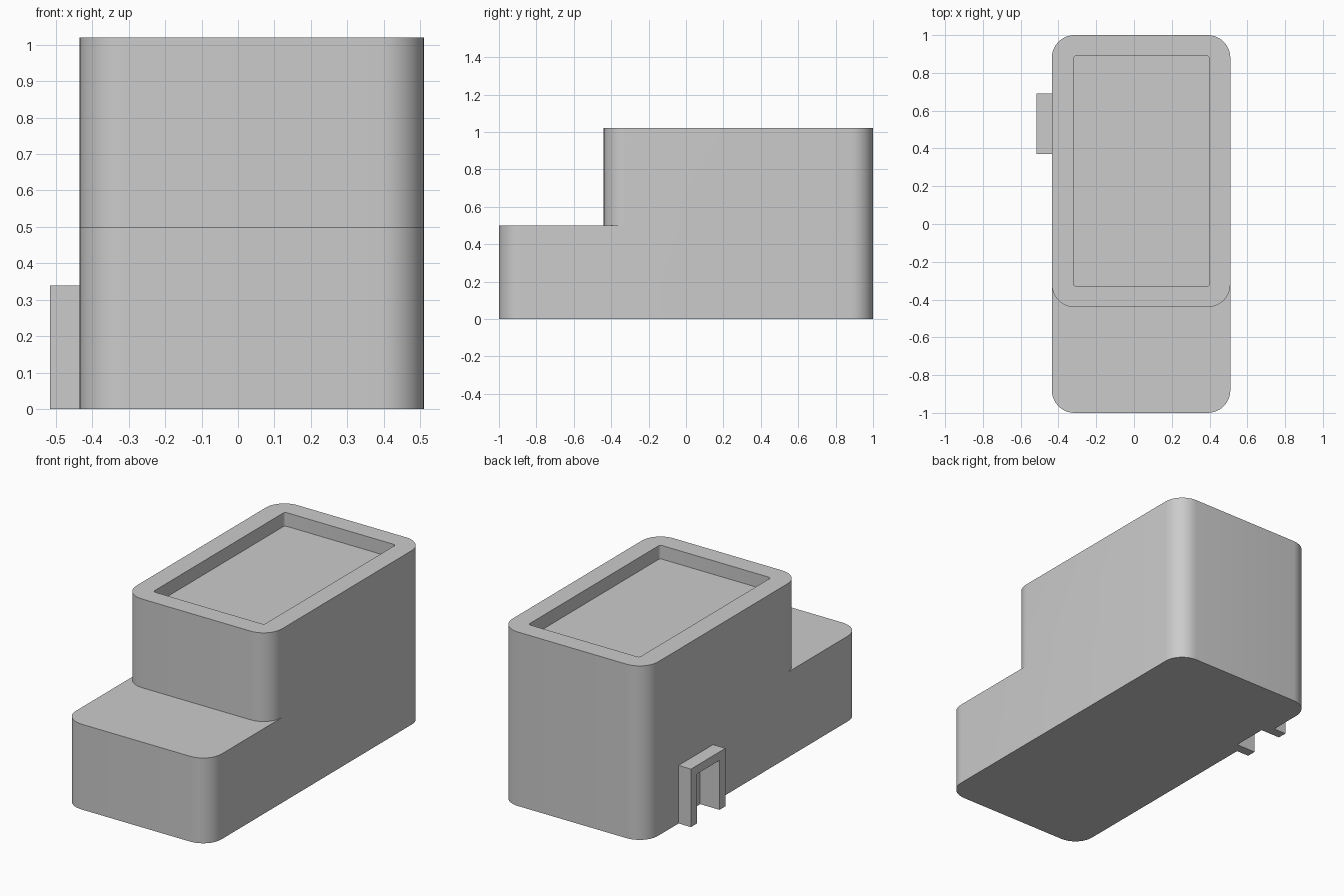
import bpy, bmesh, math

if "Cube" in bpy.data.objects:
    bpy.data.objects.remove(bpy.data.objects["Cube"])

grey = bpy.data.materials.new("plain grey")
grey.use_nodes = True
COLOUR = (0.6, 0.6, 0.6, 1)
grey.diffuse_color = COLOUR
grey.node_tree.nodes["Principled BSDF"].inputs["Base Color"].default_value = COLOUR


def prism(name, x, y, z, radius=0, steps=10):
    """Upright block with optionally rounded vertical corners."""
    bm = bmesh.new()
    points = []
    corners = [(x[1], y[1], -1, -1), (x[0], y[1], 1, -1), (x[0], y[0], 1, 1), (x[1], y[0], -1, 1)]
    for i, (cx, cy, sx, sy) in enumerate(corners):
        count = steps if radius else 0
        for k in range(count + 1):
            a = math.pi / 2 * (i + (k / count if count else 0))
            points.append((cx + radius * (sx + math.cos(a)), cy + radius * (sy + math.sin(a)), z[0]))
    base = bm.faces.new([bm.verts.new(p) for p in points])
    top = bmesh.ops.extrude_face_region(bm, geom=[base], use_keep_orig=True)
    for v in [g for g in top["geom"] if isinstance(g, bmesh.types.BMVert)]:
        v.co.z = z[1]
    bmesh.ops.recalc_face_normals(bm, faces=bm.faces)
    mesh = bpy.data.meshes.new(name)
    bm.to_mesh(mesh)
    bm.free()
    mesh.materials.append(grey)
    ob = bpy.data.objects.new(name, mesh)
    bpy.context.collection.objects.link(ob)
    return ob


def combine(target, other, operation):
    """Apply a boolean and discard the second shape."""
    mod = target.modifiers.new(operation.lower(), "BOOLEAN")
    mod.operation, mod.solver, mod.object = operation, "EXACT", other
    bpy.context.view_layer.objects.active = target
    bpy.ops.object.modifier_apply(modifier=mod.name)
    bpy.data.objects.remove(other)


SIDE = (-0.435, 0.51)
DOOR_Y = (0.425, 0.635)

# Stepped body: long low base with a taller block at the back
body = prism("stepped_body", SIDE, (-1, 1), (0, 0.5), 0.12)
combine(body, prism("upper_block", SIDE, (-0.44, 1), (0.5, 1.02), 0.12), "UNION")

# Shallow tray in the roof
combine(body, prism("roof_cutter", (-0.32, 0.4), (-0.33, 0.89), (0.94, 1.2), 0.015, 4), "DIFFERENCE")

# Doorway niche in the side wall
combine(body, prism("niche_cutter", (-0.6, -0.39), DOOR_Y, (-0.1, 0.29)), "DIFFERENCE")

# Projecting door surround
surround = prism("door_surround", (-0.515, SIDE[0]), (0.37, 0.69), (0, 0.34))
combine(surround, prism("opening_cutter", (-0.6, -0.39), DOOR_Y, (-0.1, 0.29)), "DIFFERENCE")

# Smooth rounded corners, crisp edges
for ob in (body, surround):
    bpy.ops.object.select_all(action="DESELECT")
    ob.select_set(True)
    bpy.context.view_layer.objects.active = ob
    bpy.ops.object.shade_smooth_by_angle(angle=math.radians(30))
